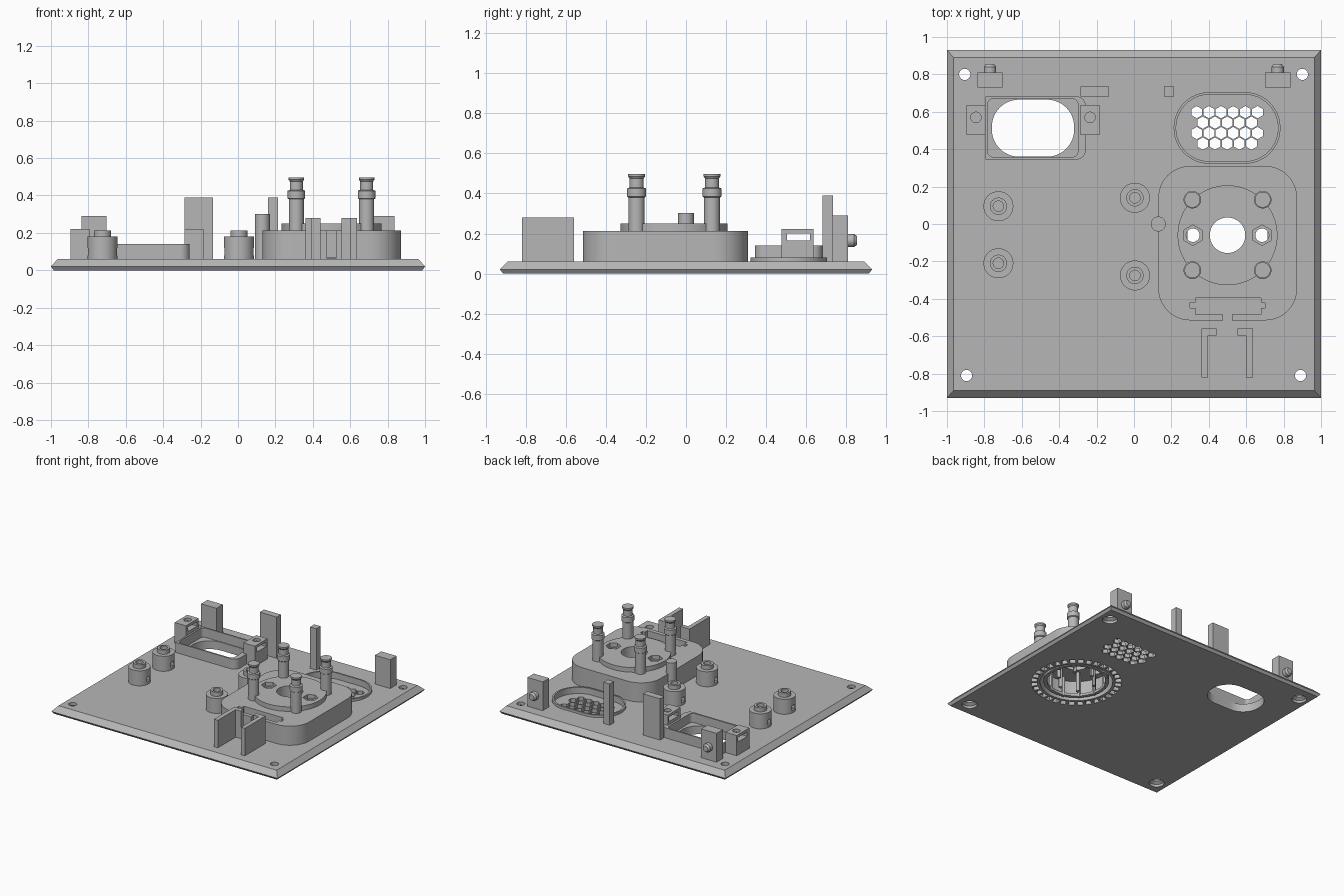
import bpy
import bmesh
from math import sin, cos, pi
from mathutils import Vector, Matrix

old = bpy.data.objects.get("Cube")
if old:
    bpy.data.objects.remove(old)

grey = bpy.data.materials.new("plain grey")
grey.use_nodes = True
grey.diffuse_color = (0.47, 0.47, 0.47, 1)
grey.node_tree.nodes["Principled BSDF"].inputs["Base Color"].default_value = (0.47, 0.47, 0.47, 1)
parts = []


# outlines
def ngon(x, y, r, n=40, turn=0.0):
    return [(x + r * cos(2 * pi * i / n + turn), y + r * sin(2 * pi * i / n + turn)) for i in range(n)]


def rect(x0, x1, y0, y1):
    return [(x0, y0), (x1, y0), (x1, y1), (x0, y1)]


def rounded(x0, x1, y0, y1, r, n=12):
    pts = []
    centres = [(x1 - r, y1 - r), (x0 + r, y1 - r), (x0 + r, y0 + r), (x1 - r, y0 + r)]
    for q, (cx, cy) in enumerate(centres):
        for i in range(n + 1):
            a = pi / 2 * (q + i / n)
            pts.append((cx + r * cos(a), cy + r * sin(a)))
    return pts


# solids: stacked rings of equal point count, closed at both ends
def add_loft(bm, rings):
    rows = [[bm.verts.new((x, y, z)) for x, y in outline] for outline, z in rings]
    bm.faces.new(rows[0][::-1])
    bm.faces.new(rows[-1])
    n = len(rows[0])
    for low, high in zip(rows, rows[1:]):
        for i in range(n):
            j = (i + 1) % n
            bm.faces.new((low[i], low[j], high[j], high[i]))


def solid(name, *lofts, matrix=None, keep=True):
    bm = bmesh.new()
    for rings in lofts:
        add_loft(bm, rings)
    if matrix:
        bm.transform(matrix)
    bmesh.ops.recalc_face_normals(bm, faces=bm.faces)
    mesh = bpy.data.meshes.new(name)
    bm.to_mesh(mesh)
    bm.free()
    mesh.materials.append(grey)
    ob = bpy.data.objects.new(name, mesh)
    bpy.context.collection.objects.link(ob)
    if keep:
        parts.append(ob)
    return ob


def prism(outline, z0, z1):
    return [(outline, z0), (outline, z1)]


def cut(ob, *lofts, matrix=None):
    cutter = solid("cutter", *lofts, matrix=matrix, keep=False)
    cutter.hide_render = True
    mod = ob.modifiers.new("cut", 'BOOLEAN')
    mod.operation = 'DIFFERENCE'
    mod.solver = 'EXACT'
    mod.object = cutter
    bpy.context.view_layer.update()
    done = bpy.data.meshes.new_from_object(ob.evaluated_get(bpy.context.evaluated_depsgraph_get()))
    ob.modifiers.clear()
    ob.data = done
    bpy.data.objects.remove(cutter)


TOP = 0.06
BASE = TOP - 0.005
CX, CY = 0.5, -0.06

# base plate with bevelled rim
plate = solid("base_plate", [(rect(-s, s, -t, t), z) for s, t, z in
                             ((0.985, 0.915, 0), (1, 0.93, 0.02), (0.965, 0.89, TOP))])

# countersunk corner screw holes
screws = []
for x, y in ((-0.905, 0.8), (0.9, 0.8), (-0.895, -0.81), (0.89, -0.81)):
    screws.append([(ngon(x, y, r), z) for r, z in ((0.055, -0.1), (0.055, 0.02), (0.03, 0.035), (0.03, 0.1))])
cut(plate, *screws)

# window opening and speaker opening
window = rounded(-0.76, -0.32, 0.36, 0.665, 0.145)
cut(plate, prism(window, -0.1, 0.2), prism(ngon(CX, CY, 0.265, 64), -0.1, 0.2))

# vent pocket with honeycomb holes
cut(plate, prism(rounded(0.225, 0.77, 0.335, 0.692, 0.178), 0.03, 0.2))
cells = []
for row in range(4):
    count = 6 - row % 2
    for i in range(count):
        x = 0.498 + (i - (count - 1) / 2) * 0.065
        cells.append(prism(ngon(x, 0.598 - row * 0.056, 0.033, 6, pi / 6), -0.1, 0.1))
cut(plate, *cells)

# ring of small pockets below the speaker
pockets = []
for i in range(32):
    rot = Matrix.Rotation(2 * pi * i / 32, 2)
    box = [rot @ Vector(p) for p in rect(0.285, 0.33, -0.021, 0.021)]
    pockets.append(prism([(CX + p.x, CY + p.y) for p in box], -0.1, 0.035))
cut(plate, *pockets)

# vent rim
rim = solid("vent_rim", prism(rounded(0.212, 0.783, 0.322, 0.705, 0.19), BASE, 0.08))
cut(rim, prism(rounded(0.225, 0.77, 0.335, 0.692, 0.178), -0.1, 0.2))

# window frame: square on one side, rounded on the other
r = 0.05
outer = rounded(-0.795, -0.258, 0.345, 0.682, r)
outer = [p for p in outer if p[0] > -0.7] 
right_top = [p for p in outer if p[1] > 0.5]
right_low = [p for p in outer if p[1] <= 0.5]
frame = solid("window_frame", prism(right_top + [(-0.795, 0.682), (-0.795, 0.345)] + right_low, BASE, 0.14))
cut(frame, prism(rounded(-0.782, -0.3, 0.358, 0.67, 0.03), 0.066, 0.3))
cut(frame, prism(window, -0.1, 0.3))

# clamp blocks beside the window, drilled and slotted
for side, x in (("right", -0.845), ("left", -0.235)):
    block = solid(side + "_clamp_block", prism(rect(x - 0.05, x + 0.05, 0.477, 0.637), BASE, 0.222))
    cut(block, prism(rect(x - 0.1, x + 0.1, 0.505, 0.62), 0.165, 0.2))
    cut(block, prism(ngon(x, 0.57, 0.028), 0.18, 0.3))

# latch posts with rear pins
for side, x in (("right", -0.77), ("left", 0.768)):
    solid(side + "_latch_post", prism(rect(x - 0.068, x + 0.068, 0.73, 0.81), BASE, 0.29))
    place = Matrix.Translation((x, 0.8, 0.165)) @ Matrix.Rotation(-pi / 2, 4, 'X')
    solid(side + "_latch_pin", [(ngon(0, 0, q), z) for q, z in
                                ((0.033, 0), (0.033, 0.04), (0.022, 0.055))], matrix=place)

# tall support posts
solid("wide_post", prism(rect(-0.285, -0.135, 0.682, 0.735), BASE, 0.39))
solid("narrow_post", prism(rect(0.16, 0.215, 0.682, 0.735), BASE, 0.39))
solid("round_post", prism(ngon(0.13, 0, 0.04), BASE, 0.302))

# board standoffs
for i, (x, y) in enumerate(((-0.725, 0.095), (-0.725, -0.21), (0.005, 0.14), (0.005, -0.275))):
    boss = solid("standoff_%d" % (i + 1), [(ngon(x, y, q), z) for q, z in
                                          ((0.08, BASE), (0.08, 0.18), (0.046, 0.18), (0.046, 0.213))])
    cut(boss, prism(ngon(x, y, 0.028), 0.08, 0.3))
    cut(boss, prism(rect(x - 0.1, x + 0.1, y - 0.018, y + 0.018), 0.08, 0.12))

# speaker housing with slot and front gap
body = solid("speaker_housing", prism(rounded(0.13, 0.872, -0.515, 0.31, 0.17), BASE, 0.213))
disc = solid("speaker_disc", prism(ngon(CX, CY, 0.267, 64), 0.205, 0.25))
cut(body, prism(ngon(CX, CY, 0.265, 64), -0.1, 0.16))
cut(body, prism(rect(0.33, 0.68, -0.483, -0.395), 0.07, 0.3))
cut(body, prism(rect(0.3, 0.7, -0.45, -0.42), 0.07, 0.3))
cut(body, prism(rect(0.477, 0.525, -0.6, -0.47), 0.062, 0.3))

# centre bore and nut holes through the housing
bores = [prism(ngon(CX, CY, 0.095), 0.1, 0.4)]
bores += [prism(ngon(CX + s * 0.185, CY, 0.036), 0.1, 0.4) for s in (-1, 1)]
cut(body, *bores)
cut(disc, *bores)
cut(disc, *[prism(ngon(CX + s * 0.185, CY, 0.055, 6, pi / 6), 0.22, 0.4) for s in (-1, 1)])

# inner ring and pegs inside the housing
ring = solid("inner_ring", prism(ngon(CX, CY, 0.24, 64), 0.01, 0.03))
cut(ring, prism(ngon(CX, CY, 0.215, 64), -0.1, 0.1))
pegs = []
for i in range(12):
    a = 2 * pi * (i + 0.5) / 12
    pegs.append(prism(ngon(CX + 0.225 * cos(a), CY + 0.225 * sin(a), 0.014, 12), 0.005, 0.165))
    if i % 2:
        pegs.append(prism(ngon(CX + 0.14 * cos(a), CY + 0.14 * sin(a), 0.014, 12), 0.005, 0.165))
solid("inner_pegs", *pegs)

# four nozzles with collar and flange
NOZZLE = ((0.04, 0.2), (0.04, 0.38), (0.047, 0.385), (0.047, 0.425), (0.035, 0.43),
          (0.035, 0.475), (0.042, 0.485), (0.042, 0.497))
for side, x in (("right", 0.312), ("left", 0.688)):
    for end, y in (("back", 0.13), ("front", -0.247)):
        solid("%s_%s_nozzle" % (end, side), [(ngon(x, y, q), z) for q, z in NOZZLE])

# mirrored L-shaped brackets in front of the housing
for side, s in (("right", -1), ("left", 1)):
    ell = [(0.137, -0.82), (0.137, -0.56), (0.056, -0.56), (0.056, -0.595), (0.102, -0.595), (0.102, -0.82)]
    solid(side + "_bracket", prism([(0.498 + s * x, y) for x, y in ell], BASE, 0.28))

# smooth round walls, keep sharp edges
bpy.ops.object.select_all(action='DESELECT')
for ob in parts:
    ob.select_set(True)
bpy.context.view_layer.objects.active = plate
bpy.ops.object.shade_smooth_by_angle(angle=pi / 6)
